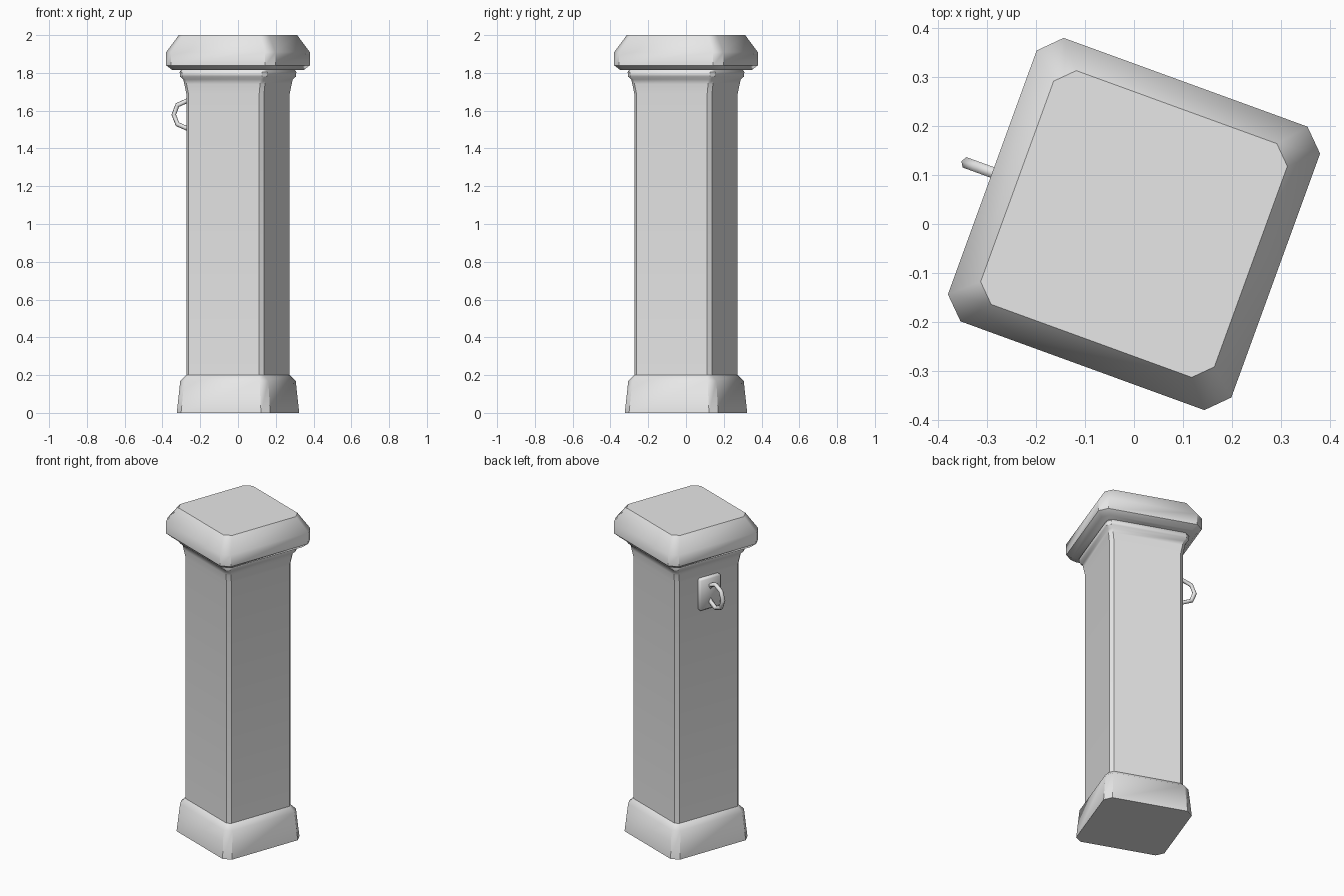
import bpy, bmesh, math
from mathutils import Matrix, Vector

cube = bpy.data.objects.get("Cube")
if cube:
    bpy.data.objects.remove(cube, do_unlink=True)

TURN = Matrix.Rotation(math.radians(-20), 4, 'Z')

stone = bpy.data.materials.new("light_grey")
stone.use_nodes = True
stone.diffuse_color = (0.8, 0.8, 0.8, 1)
stone.node_tree.nodes["Principled BSDF"].inputs["Base Color"].default_value = (0.8, 0.8, 0.8, 1)


def finish(name, bm, angle=40):
    """Turn the bmesh into a smooth-shaded object with sharp corners."""
    bmesh.ops.recalc_face_normals(bm, faces=bm.faces)
    mesh = bpy.data.meshes.new(name)
    bm.to_mesh(mesh)
    bm.free()
    mesh.materials.append(stone)
    mesh.shade_smooth()
    mesh.set_sharp_from_angle(angle=math.radians(angle))
    obj = bpy.data.objects.new(name, mesh)
    obj.matrix_world = TURN
    bpy.context.scene.collection.objects.link(obj)
    return obj


def octagon_loft(name, profile):
    """Loft chamfered squares given as (height, half width, chamfer)."""
    bm = bmesh.new()
    rings = []
    for z, h, c in profile:
        ring = []
        for k in range(4):
            spin = Matrix.Rotation(k * math.pi / 2, 3, 'Z')
            for p in ((h, h - c, z), (h - c, h, z)):
                ring.append(bm.verts.new(spin @ Vector(p)))
        rings.append(ring)
    for low, high in zip(rings, rings[1:]):
        for i in range(8):
            j = (i + 1) % 8
            bm.faces.new((low[i], low[j], high[j], high[i]))
    bm.faces.new(rings[0])
    bm.faces.new(rings[-1])
    return finish(name, bm)


# Plinth, shaft and neck moulding in one continuous profile
octagon_loft("post_shaft", [
    (0, 0.263, 0.038), (0.17, 0.248, 0.036), (0.2, 0.219, 0.02),
    (1.69, 0.219, 0.02), (1.74, 0.227, 0.02), (1.765, 0.231, 0.02),
    (1.78, 0.245, 0.022), (1.805, 0.247, 0.022), (1.83, 0.23, 0.02)])

# Overhanging cap
octagon_loft("post_cap", [
    (1.815, 0.282, 0.039), (1.84, 0.308, 0.043),
    (1.91, 0.308, 0.043), (2, 0.254, 0.036)])

# Mounting plate on one face
bm = bmesh.new()
bmesh.ops.create_cube(bm, size=1, matrix=Matrix.Translation((-0.222, 0, 1.583))
                      @ Matrix.Diagonal((0.04, 0.145, 0.197, 1)))
bmesh.ops.bevel(bm, geom=bm.edges[:], offset=0.009, segments=1, affect='EDGES')
finish("ring_plate", bm, 50)

# Eight-sided ring standing out of the plate
bm = bmesh.new()
SIDES, TUBE = 8, 6
loops = []
for i in range(SIDES):
    a = math.tau * i / SIDES
    loop = []
    for j in range(TUBE):
        b = math.tau * j / TUBE
        r = 0.072 + 0.013 * math.cos(b)
        loop.append(bm.verts.new((-0.29 - r * math.cos(a), 0.013 * math.sin(b),
                                  1.579 + r * math.sin(a))))
    loops.append(loop)
for i in range(SIDES):
    here, after = loops[i], loops[(i + 1) % SIDES]
    for j in range(TUBE):
        k = (j + 1) % TUBE
        bm.faces.new((here[j], here[k], after[k], after[j]))
finish("tie_ring", bm, 65)
